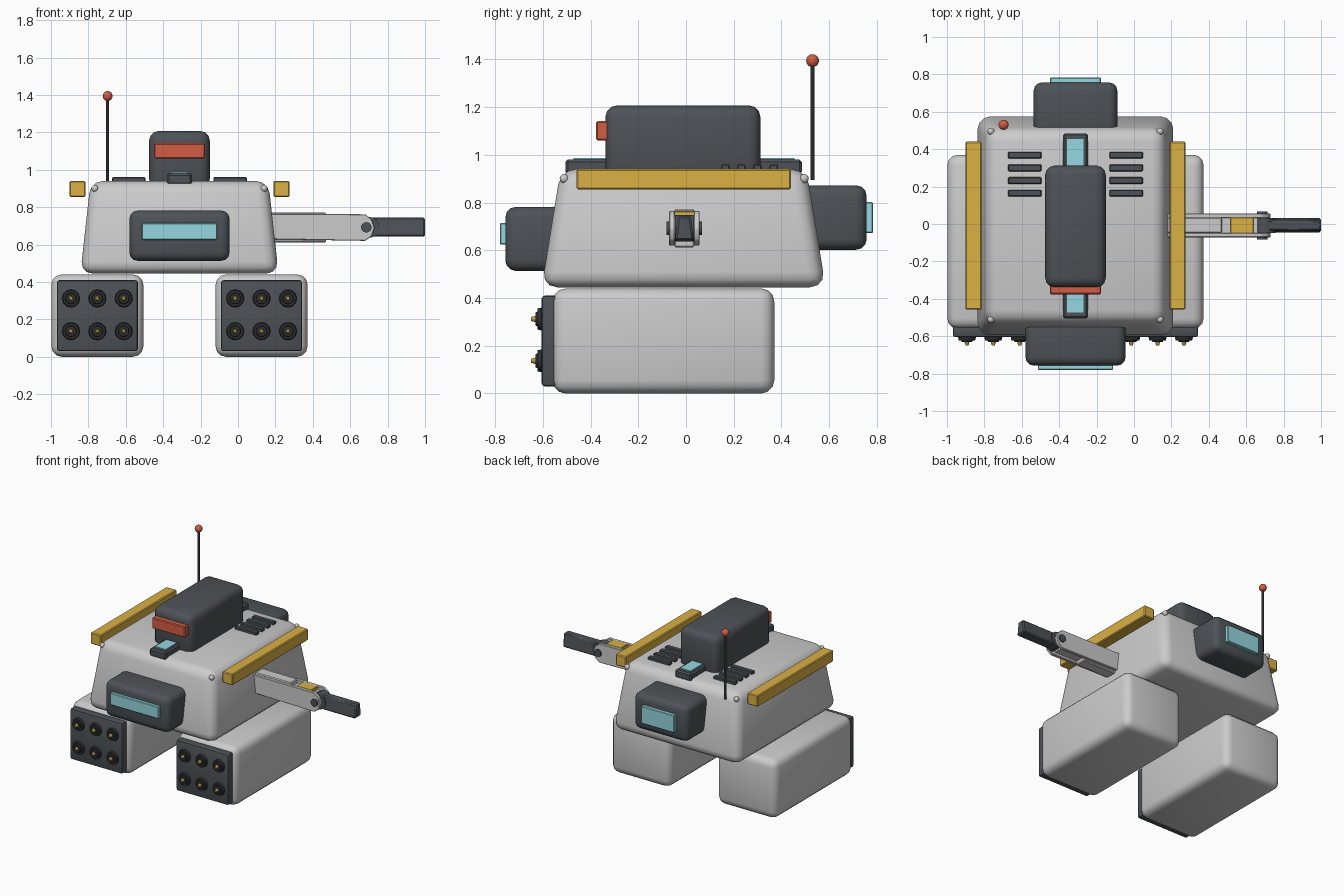
import bpy, bmesh
from math import radians, pi
from mathutils import Matrix, Vector

if "Cube" in bpy.data.objects:
    bpy.data.objects.remove(bpy.data.objects["Cube"])

CX = -0.313  # symmetry plane of the main hull


def mat(name, rgb):
    m = bpy.data.materials.new(name)
    m.diffuse_color = (*rgb, 1)
    m.use_nodes = True
    m.node_tree.nodes["Principled BSDF"].inputs["Base Color"].default_value = m.diffuse_color
    return m


DARK = mat("dark_metal", (0.075, 0.085, 0.095))
BLACK = mat("black_metal", (0.025, 0.027, 0.03))
YELLOW = mat("yellow_paint", (0.70, 0.44, 0.06))
RED = mat("red_lens", (0.65, 0.11, 0.06))
CYAN = mat("cyan_glass", (0.30, 0.68, 0.75))
GOLD = mat("gold_tip", (0.50, 0.34, 0.06))


def finish(name, bm, material=None, bevel=0, seg=3):
    bmesh.ops.recalc_face_normals(bm, faces=bm.faces)
    if bevel:
        bmesh.ops.bevel(bm, geom=bm.edges[:], offset=bevel, segments=seg,
                        profile=0.5, affect='EDGES', clamp_overlap=True)
    me = bpy.data.meshes.new(name)
    bm.to_mesh(me)
    bm.free()
    ob = bpy.data.objects.new(name, me)
    bpy.context.collection.objects.link(ob)
    if material:
        me.materials.append(material)
    bpy.ops.object.select_all(action='DESELECT')
    ob.select_set(True)
    bpy.context.view_layer.objects.active = ob
    bpy.ops.object.shade_smooth_by_angle(angle=radians(35))
    return ob


def box(name, x, y, z, material=None, bevel=0, seg=3, top=None):
    """Box from (min, max) ranges; top gives the x and y ranges of a tapered top."""
    bm = bmesh.new()
    bmesh.ops.create_cube(bm, size=1)
    for v in bm.verts:
        rx, ry = top if top and v.co.z > 0 else (x, y)
        v.co = Vector((rx[v.co.x > 0], ry[v.co.y > 0], z[v.co.z > 0]))
    return finish(name, bm, material, bevel, seg)


def mid(c, half):
    return (c - half, c + half)


def cyl(name, p, r1, r2, depth, axis='Z', material=None, sides=12):
    """Cone or cylinder centred at p; r2 is the radius at the + end."""
    rot = {'Z': Matrix(), 'X': Matrix.Rotation(pi / 2, 4, 'Y'),
           'Y': Matrix.Rotation(-pi / 2, 4, 'X')}[axis]
    bm = bmesh.new()
    bmesh.ops.create_cone(bm, cap_ends=True, segments=sides, radius1=r1, radius2=r2,
                          depth=depth, matrix=Matrix.Translation(p) @ rot)
    return finish(name, bm, material)


def ball(name, p, r, material=None):
    bm = bmesh.new()
    bmesh.ops.create_uvsphere(bm, u_segments=14, v_segments=8, radius=r,
                              matrix=Matrix.Translation(p))
    return finish(name, bm, material)


def prism(name, pts, y, material=None, bevel=0):
    """Profile in x-z, extruded along y."""
    bm = bmesh.new()
    a, b = [[bm.verts.new((px, yy, pz)) for px, pz in pts] for yy in y]
    n = len(pts)
    bm.faces.new(a)
    bm.faces.new(b[::-1])
    for i in range(n):
        bm.faces.new((a[i], b[i], b[(i + 1) % n], a[(i + 1) % n]))
    return finish(name, bm, material, bevel, 1)


# Tapered hull
box("hull", mid(CX, 0.53), (-0.605, 0.585), (0.445, 0.94), None, 0.065, 3,
    top=(mid(CX, 0.475), (-0.525, 0.505)))

# Paired parts on both sides of the hull
for s, side in ((-1, "left"), (1, "right")):
    px = CX + s * 0.439
    box(f"{side}_foot", mid(px, 0.246), (-0.56, 0.37), (0, 0.44), None, 0.055)
    box(f"{side}_launcher_plate", mid(px, 0.217), (-0.605, -0.54), (0.03, 0.41), DARK, 0.014, 2)
    for i in (-1, 0, 1):
        for z in (0.137, 0.312):
            p = px + i * 0.141
            cyl("launcher_collar", (p, -0.607, z), 0.044, 0.051, 0.03, 'Y', BLACK)
            cyl("launcher_tube", (p, -0.617, z), 0.028, 0.038, 0.026, 'Y', BLACK)
            cyl("launcher_tip", (p, -0.63, z), 0.008, 0.019, 0.04, 'Y', GOLD)
    box(f"{side}_rail", mid(CX + s * 0.545, 0.043), (-0.458, 0.44), (0.855, 0.94), YELLOW, 0.006, 1)
    for y in (0.165, 0.232, 0.30, 0.368):
        box(f"{side}_vent", mid(CX + s * 0.271, 0.09), mid(y, 0.018), (0.92, 0.96), DARK, 0.005, 1)
    for y in (-0.51, 0.495):
        ball("corner_bolt", (CX + s * 0.452, y, 0.9), 0.019)

# Front and rear sensor heads with windows
box("front_head", mid(CX, 0.268), (-0.757, -0.46), (0.513, 0.782), DARK, 0.045)
box("front_window", mid(CX, 0.201), (-0.78, -0.73), (0.625, 0.715), CYAN, 0.004, 1)
box("rear_head", mid(CX, 0.224), (0.46, 0.757), (0.602, 0.872), DARK, 0.045)
box("rear_window", mid(CX, 0.136), (0.73, 0.783), (0.672, 0.802), CYAN, 0.004, 1)

# Top turret, visor and light strip
box("turret", mid(CX, 0.162), (-0.338, 0.312), (0.9, 1.207), DARK, 0.05)
box("turret_visor", mid(CX, 0.136), (-0.376, -0.31), (1.06, 1.142), RED, 0.006, 1)
box("light_strip_base", mid(CX, 0.067), (-0.505, 0.485), (0.92, 0.98), DARK, 0.01, 1)
box("light_strip", mid(CX, 0.044), (-0.472, 0.455), (0.95, 0.987), CYAN)

# Antenna
cyl("antenna_rod", (-0.697, 0.53, 1.14), 0.008, 0.008, 0.49, 'Z', DARK, 10)
ball("antenna_ball", (-0.697, 0.53, 1.394), 0.027, RED)

# Side arm: shoulder block, two cheek plates, pivot and barrel
AY = -0.007
prism("arm_shoulder", [(0.1, 0.612), (0.47, 0.612), (0.47, 0.772), (0.1, 0.772)],
      mid(AY, 0.042), None, 0.006)
for s, side in ((-1, "front"), (1, "back")):
    prism(f"arm_{side}_plate",
          [(0.1, 0.63), (0.68, 0.62), (0.715, 0.645), (0.73, 0.69), (0.715, 0.735),
           (0.68, 0.762), (0.1, 0.765)], mid(AY + s * 0.052, 0.012), None, 0.003)
box("arm_core", (0.4, 0.66), mid(AY, 0.042), (0.64, 0.74))
box("arm_yellow_block", (0.515, 0.64), mid(AY, 0.044), (0.68, 0.764), YELLOW, 0.004, 1)
cyl("arm_pivot", (0.686, AY, 0.692), 0.028, 0.028, 0.15, 'Y', DARK, 14)
cyl("arm_elbow", (0.70, AY, 0.692), 0.056, 0.056, 0.08, 'Y', DARK, 16)
box("arm_barrel", (0.70, 1.0), mid(AY, 0.039), (0.642, 0.744), DARK, 0.008, 1,
    top=((0.70, 1.0), mid(AY, 0.027)))
